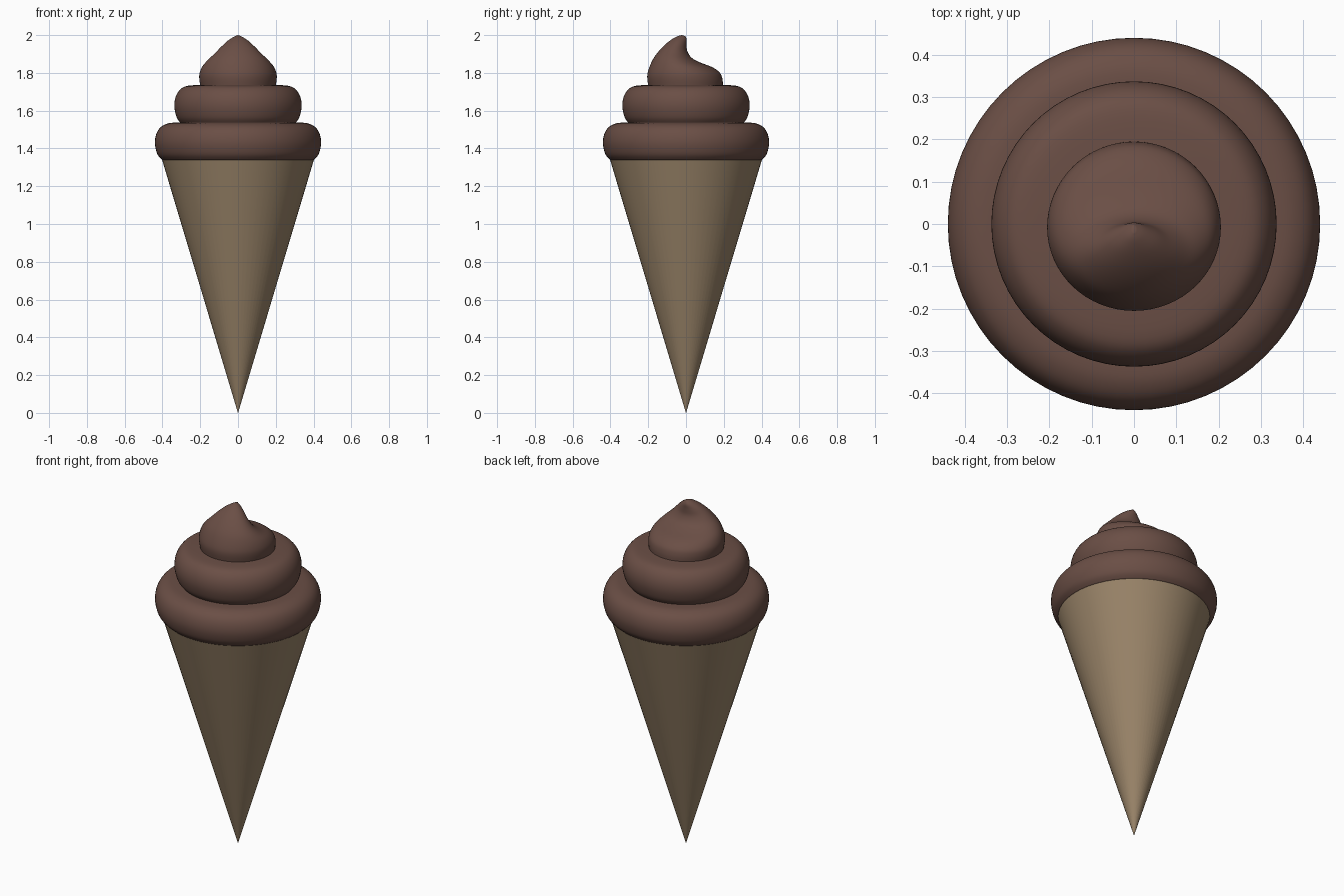
import bpy, bmesh
from math import sin, cos, pi, radians

if "Cube" in bpy.data.objects:
    bpy.data.objects.remove(bpy.data.objects["Cube"])

SEG = 64


def material(name, rgb):
    m = bpy.data.materials.new(name)
    m.diffuse_color = (*rgb, 1)
    m.use_nodes = True
    m.node_tree.nodes["Principled BSDF"].inputs["Base Color"].default_value = m.diffuse_color
    return m


def loft(name, rings, mat, angle=50):
    """Skin a stack of closed rings; the first and last are capped."""
    bm = bmesh.new()
    loops = [[bm.verts.new(p) for p in ring] for ring in rings]
    for a, b in zip(loops, loops[1:]):
        for i in range(SEG):
            j = (i + 1) % SEG
            bm.faces.new((a[i], a[j], b[j], b[i]))
    bm.faces.new(loops[0][::-1])
    bm.faces.new(loops[-1])
    bmesh.ops.remove_doubles(bm, verts=bm.verts, dist=1e-5)
    bmesh.ops.recalc_face_normals(bm, faces=bm.faces)
    me = bpy.data.meshes.new(name)
    bm.to_mesh(me)
    bm.free()
    me.materials.append(mat)
    ob = bpy.data.objects.new(name, me)
    bpy.context.collection.objects.link(ob)
    bpy.ops.object.select_all(action='DESELECT')
    ob.select_set(True)
    bpy.context.view_layer.objects.active = ob
    bpy.ops.object.shade_smooth_by_angle(angle=radians(angle))
    return ob


def circle(r, z):
    return [(r * cos(2 * pi * i / SEG), r * sin(2 * pi * i / SEG), z) for i in range(SEG)]


def tilted_ring(yf, zf, yb, zb, w):
    """Ellipse through a front point and a back point, with half width w."""
    pts = []
    for i in range(SEG):
        a = 2 * pi * i / SEG
        t = (1 + sin(a)) / 2
        pts.append((w * cos(a), yf + (yb - yf) * t, zf + (zb - zf) * t))
    return pts


def catmull(rows, steps=4):
    """Smooth the rows of numbers into a denser list."""
    out = []
    for k in range(len(rows) - 1):
        p0, p1 = rows[max(k - 1, 0)], rows[k]
        p2, p3 = rows[k + 1], rows[min(k + 2, len(rows) - 1)]
        for s in range(steps):
            t = s / steps
            out.append([0.5 * (2 * b + (c - a) * t + (2 * a - 5 * b + 4 * c - d) * t * t
                               + (3 * b - a - 3 * c + d) * t ** 3)
                        for a, b, c, d in zip(p0, p1, p2, p3)])
    return out + [rows[-1]]


waffle = material("waffle", (0.32, 0.23, 0.14))
chocolate = material("chocolate", (0.145, 0.077, 0.06))

# Wafer cone
loft("wafer_cone", [circle(0.0005, 0), circle(0.402, 1.34)], waffle)

# Two rounded ice cream tiers
lower = [(0.402, 1.34), (0.427, 1.37), (0.44, 1.425), (0.433, 1.475), (0.41, 1.512), (0.37, 1.533), (0.32, 1.537)]
upper = [(0.305, 1.535), (0.325, 1.565), (0.337, 1.62), (0.331, 1.67), (0.308, 1.71), (0.27, 1.731), (0.19, 1.737)]
for name, profile in (("lower_scoop", lower), ("middle_scoop", upper)):
    loft(name, [circle(r, z) for r, z in catmull(profile)], chocolate)

# Top swirl with its curled tip: front y, z, back y, z, half width
swirl = [
    (-0.20, 1.735, 0.195, 1.735, 0.20),
    (-0.205, 1.77, 0.193, 1.767, 0.205),
    (-0.203, 1.80, 0.18, 1.80, 0.203),
    (-0.19, 1.84, 0.14, 1.83, 0.188),
    (-0.17, 1.88, 0.075, 1.855, 0.16),
    (-0.14, 1.92, 0.03, 1.88, 0.125),
    (-0.105, 1.955, 0.007, 1.915, 0.09),
    (-0.07, 1.981, 0.003, 1.95, 0.057),
    (-0.04, 1.996, 0.003, 1.978, 0.025),
    (-0.02, 2.0, -0.003, 1.994, 0.004),
]
loft("top_swirl", [tilted_ring(*row) for row in catmull(swirl)], chocolate)
